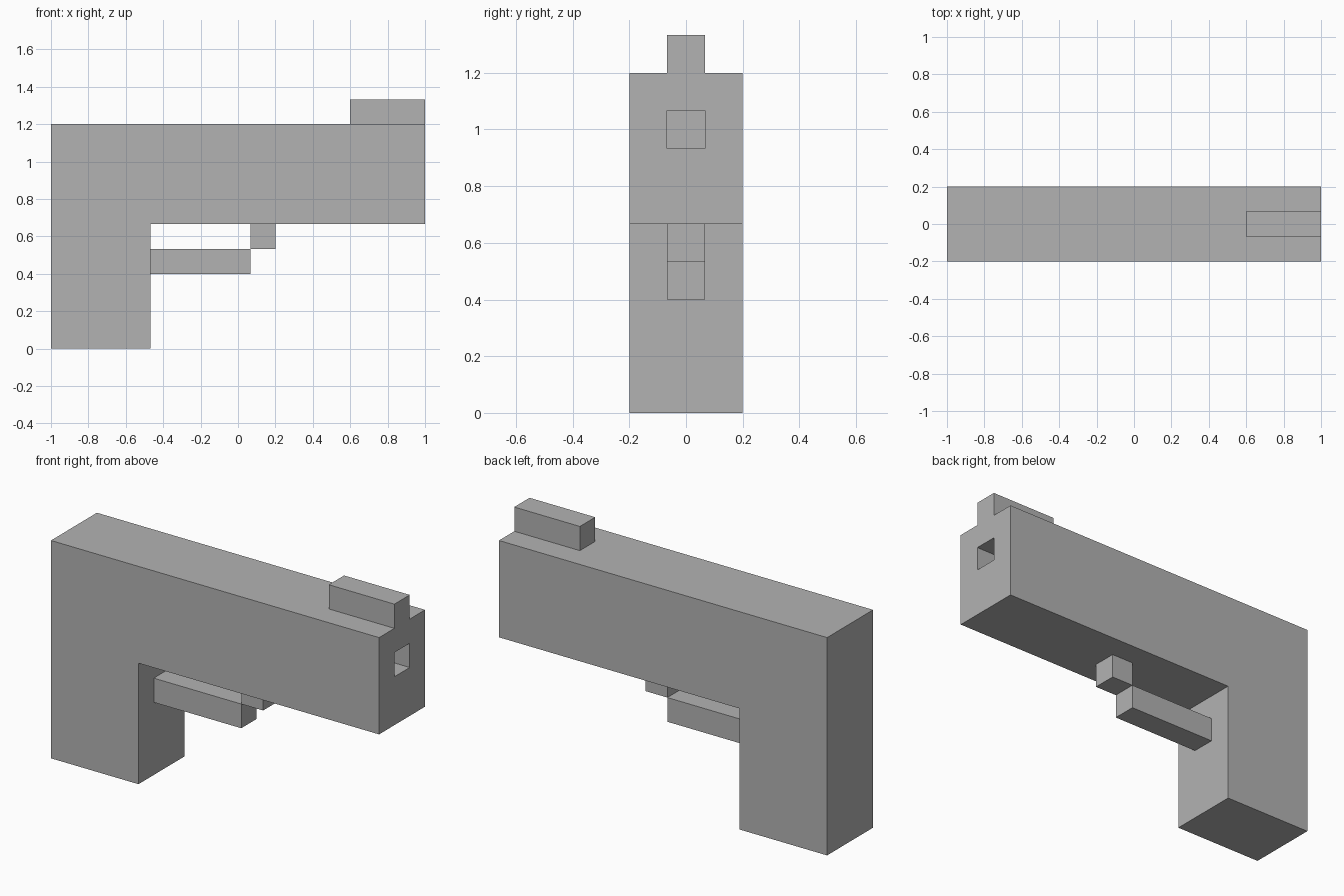
import bpy
import bmesh

U = 2 / 15          # module that every part is sized in
HALF_BODY = 1.5 * U
HALF_SLIM = 0.5 * U

cube = bpy.data.objects.get("Cube")
if cube:
    bpy.data.objects.remove(cube, do_unlink=True)

# Single grey material
GREY = (0.45, 0.45, 0.45, 1)
grey = bpy.data.materials.new("plain grey")
grey.use_nodes = True
grey.diffuse_color = GREY
grey.node_tree.nodes["Principled BSDF"].inputs["Base Color"].default_value = GREY


def extrude_profile(name, profile, half_width):
    """Extrude an (x, z) outline, given in modules, along y."""
    bm = bmesh.new()
    verts = [bm.verts.new((-1 + x * U, -half_width, z * U)) for x, z in profile]
    face = bm.faces.new(verts)
    moved = bmesh.ops.extrude_face_region(bm, geom=[face])["geom"]
    for v in moved:
        if isinstance(v, bmesh.types.BMVert):
            v.co.y = half_width
    bmesh.ops.recalc_face_normals(bm, faces=bm.faces)
    mesh = bpy.data.meshes.new(name)
    bm.to_mesh(mesh)
    bm.free()
    mesh.materials.append(grey)
    obj = bpy.data.objects.new(name, mesh)
    bpy.context.collection.objects.link(obj)
    return obj


def block(name, x0, x1, z0, z1):
    return extrude_profile(name, [(x0, z0), (x1, z0), (x1, z1), (x0, z1)], HALF_SLIM)


# Barrel and grip in one L-shaped piece
body = extrude_profile(
    "barrel_and_grip",
    [(0, 0), (4, 0), (4, 5), (15, 5), (15, 9), (0, 9)], HALF_BODY)

# Square bore sunk into the muzzle
cutter = block("bore_cutter", 12, 16, 7, 8)
cutter.hide_render = True
bore = body.modifiers.new("bore", "BOOLEAN")
bore.operation = "DIFFERENCE"
bore.solver = "EXACT"
bore.object = cutter
bpy.context.view_layer.objects.active = body
bpy.ops.object.modifier_apply(modifier=bore.name)
bpy.data.objects.remove(cutter, do_unlink=True)

# Sight on top, stepped trigger guard below
block("front_sight", 12, 15, 9, 10)
block("trigger_guard_bar", 4, 8, 3, 4)
block("trigger_guard_post", 8, 9, 4, 5)
